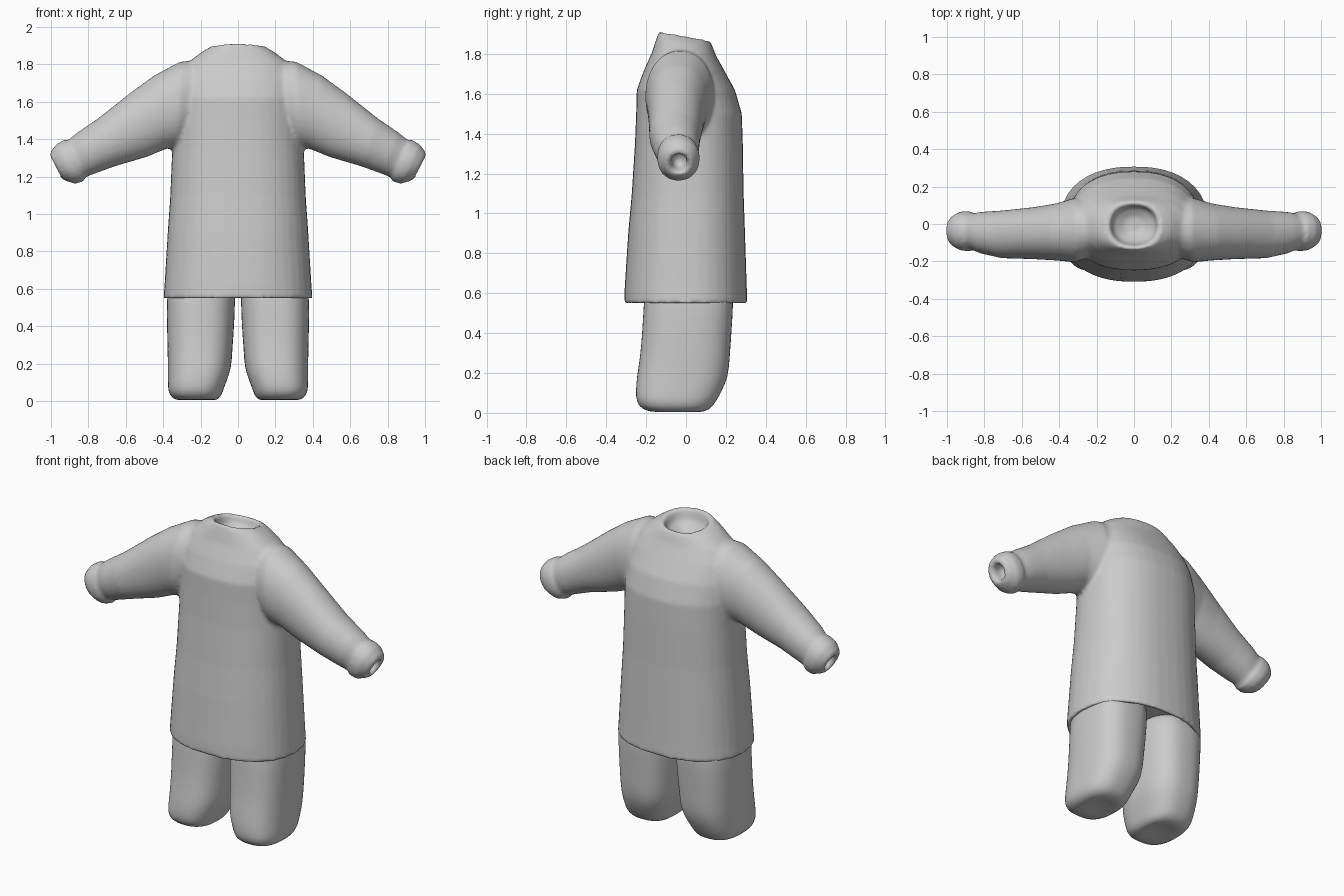
import bpy, bmesh, math
from mathutils import Vector

cloth = bpy.data.materials.new("grey cloth")
cloth.diffuse_color = (0.6, 0.6, 0.6, 1)
N = 40


def unit(i, power):
    """Point on a rounded-square unit outline."""
    a = 2 * math.pi * i / N
    c, s = math.cos(a), math.sin(a)
    e = 2 / power
    return math.copysign(abs(c) ** e, c), math.copysign(abs(s) ** e, s)


def flat_ring(z, x0, x1, y0, y1, tilt=0.0, power=2.3):
    """Horizontal ring, optionally tilted down towards the back."""
    pts = []
    for i in range(N):
        u, v = unit(i, power)
        y = (y0 + y1) / 2 + v * (y1 - y0) / 2
        pts.append(Vector(((x0 + x1) / 2 + u * (x1 - x0) / 2, y, z - tilt * y)))
    return pts


def arm_ring(side, tx, tz, bx, bz, y0, y1):
    """Ring across a sleeve between its top and bottom edge points."""
    pts = []
    for i in range(N):
        u, v = unit(i, 2.1)
        pts.append(Vector((side * ((tx + bx) / 2 + v * (tx - bx) / 2),
                           (y0 + y1) / 2 + u * (y1 - y0) / 2,
                           (tz + bz) / 2 + v * (tz - bz) / 2)))
    return pts


def loft(bm, rings):
    """Skin the rings and close both ends with fans."""
    rows = [[bm.verts.new(p) for p in r] for r in rings]
    faces = []
    for a, b in zip(rows, rows[1:]):
        for i in range(N):
            j = (i + 1) % N
            faces.append(bm.faces.new((a[i], a[j], b[j], b[i])))
    for row in (rows[0], rows[-1]):
        mid = bm.verts.new(sum((v.co for v in row), Vector()) / N)
        for i in range(N):
            faces.append(bm.faces.new((row[i], row[(i + 1) % N], mid)))
    bmesh.ops.recalc_face_normals(bm, faces=faces)


def finish(bm, name):
    for f in bm.faces:
        f.smooth = True
    me = bpy.data.meshes.new(name)
    bm.to_mesh(me)
    bm.free()
    me.materials.append(cloth)
    ob = bpy.data.objects.new(name, me)
    bpy.context.collection.objects.link(ob)
    return ob


# Long shirt: recessed hem, body, shoulders, hollow neck
body = [
    (0.63, 0.30, -0.20, 0.20, 0), (0.61, 0.365, -0.28, 0.275, 0),
    (0.55, 0.375, -0.29, 0.285, 0), (0.55, 0.398, -0.310, 0.308, 0),
    (0.62, 0.393, -0.308, 0.305, 0), (0.90, 0.376, -0.290, 0.296, 0),
    (1.10, 0.362, -0.272, 0.289, 0), (1.35, 0.352, -0.256, 0.285, 0),
    (1.50, 0.350, -0.250, 0.280, 0), (1.62, 0.345, -0.247, 0.245, 0),
    (1.72, 0.330, -0.210, 0.190, 0), (1.80, 0.280, -0.170, 0.150, 0.05),
    (1.86, 0.200, -0.148, 0.130, 0.12), (1.888, 0.148, -0.135, 0.118, 0.18),
    (1.885, 0.128, -0.118, 0.103, 0.18), (1.83, 0.11, -0.10, 0.09, 0.1),
    (1.79, 0.05, -0.05, 0.04, 0),
]
# Sleeve: shoulder to wrist, raised cuff, hollow end
sleeve = [
    (0.12, 1.83, 0.20, 1.42, -0.15, 0.13), (0.31, 1.815, 0.32, 1.36, -0.205, 0.14),
    (0.45, 1.74, 0.38, 1.35, -0.195, 0.11), (0.58, 1.645, 0.49, 1.305, -0.188, 0.09),
    (0.75, 1.51, 0.66, 1.255, -0.183, 0.072), (0.86, 1.435, 0.77, 1.215, -0.158, 0.065),
    (0.915, 1.39, 0.82, 1.195, -0.135, 0.055), (0.925, 1.40, 0.825, 1.175, -0.145, 0.068),
    (0.972, 1.373, 0.87, 1.162, -0.143, 0.068), (1.004, 1.33, 0.93, 1.18, -0.115, 0.042),
    (1.006, 1.305, 0.952, 1.20, -0.09, 0.02), (0.985, 1.295, 0.935, 1.215, -0.075, 0.005),
    (0.93, 1.32, 0.885, 1.24, -0.07, 0.0), (0.90, 1.30, 0.88, 1.27, -0.05, -0.02),
]
bm = bmesh.new()
loft(bm, [flat_ring(z, -hx, hx, y0, y1, t) for z, hx, y0, y1, t in body])
for side in (-1, 1):
    loft(bm, [arm_ring(side, *r) for r in sleeve])
shirt = finish(bm, "shirt")
# Blend body and sleeves into one soft skin
rm = shirt.modifiers.new("blend", 'REMESH')
rm.mode = 'VOXEL'
rm.voxel_size = 0.012
rm.use_smooth_shade = True
sm = shirt.modifiers.new("soften", 'SMOOTH')
sm.factor = 0.5
sm.iterations = 5

# Trouser legs: wide top, bulging calf, gathered bottom
leg = [
    (0.64, 0.015, 0.375, -0.205, 0.235), (0.55, 0.015, 0.38, -0.212, 0.238),
    (0.40, 0.020, 0.380, -0.220, 0.228), (0.28, 0.030, 0.377, -0.230, 0.220),
    (0.18, 0.034, 0.375, -0.247, 0.212), (0.11, 0.060, 0.375, -0.252, 0.180),
    (0.055, 0.080, 0.375, -0.250, 0.150), (0.015, 0.095, 0.355, -0.220, 0.120),
    (0.0, 0.130, 0.310, -0.150, 0.070), (0.015, 0.180, 0.260, -0.080, 0.020),
]
for side, name in ((-1, "left_leg"), (1, "right_leg")):
    bm = bmesh.new()
    loft(bm, [flat_ring(z, side * a, side * b, y0, y1, 0, 2.6) for z, a, b, y0, y1 in leg])
    ob = finish(bm, name)
    ob.modifiers.new("soften", 'SUBSURF').levels = 1
    ob.modifiers["soften"].render_levels = 1
